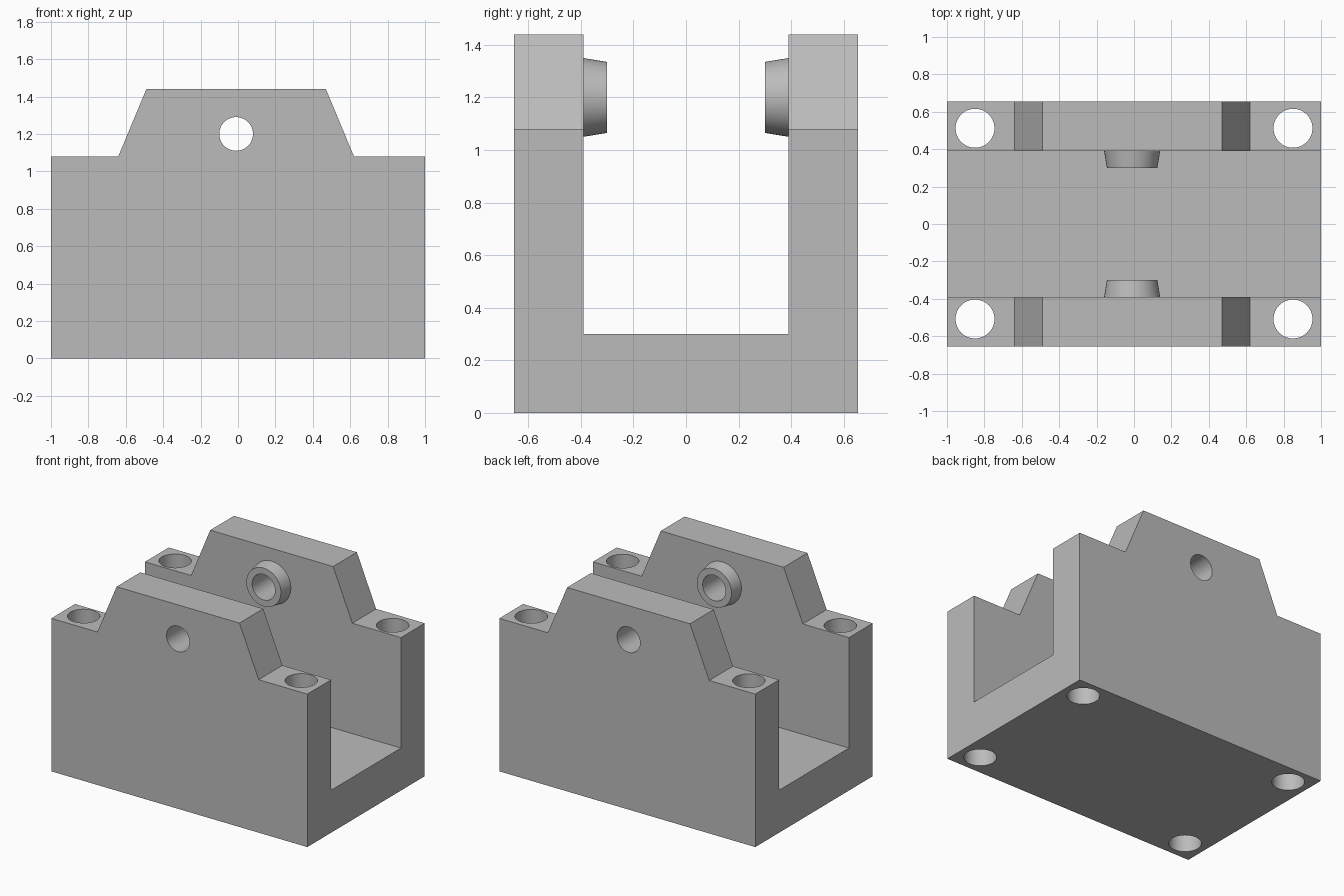
import bpy
import bmesh
from mathutils import Matrix

if "Cube" in bpy.data.objects:
    bpy.data.objects.remove(bpy.data.objects["Cube"])

# Overall sizes
DEPTH = 0.655          # half depth of the block
INNER = 0.39           # inner face of each side wall
FLOOR = 0.30           # top of the channel floor
PIVOT_X, PIVOT_Z = -0.01, 1.20
SEGMENTS = 64

grey = bpy.data.materials.new("plain_grey")
grey.use_nodes = True
colour = (0.5, 0.5, 0.5, 1)
grey.diffuse_color = colour
grey.node_tree.nodes["Principled BSDF"].inputs["Base Color"].default_value = colour


def finish(name, bm):
    bmesh.ops.recalc_face_normals(bm, faces=bm.faces)
    mesh = bpy.data.meshes.new(name)
    bm.to_mesh(mesh)
    bm.free()
    mesh.materials.append(grey)
    obj = bpy.data.objects.new(name, mesh)
    bpy.context.collection.objects.link(obj)
    return obj


def prism(name, outline, y0, y1):
    """Extrude an x-z outline along y."""
    bm = bmesh.new()
    face = bm.faces.new([bm.verts.new((x, y0, z)) for x, z in outline])
    new = bmesh.ops.extrude_face_region(bm, geom=[face])["geom"]
    verts = [v for v in new if isinstance(v, bmesh.types.BMVert)]
    bmesh.ops.translate(bm, verts=verts, vec=(0, y1 - y0, 0))
    return finish(name, bm)


def cylinder(name, centre, r0, r1, length, axis="Z", sign=1):
    """Cylinder or cone frustum; r0 is the start radius along the axis."""
    bm = bmesh.ops and bmesh.new()
    turn = Matrix.Rotation(-sign * 1.5707963, 4, "X") if axis == "Y" else Matrix()
    bmesh.ops.create_cone(bm, cap_ends=True, segments=SEGMENTS, radius1=r0,
                          radius2=r1, depth=length,
                          matrix=Matrix.Translation(centre) @ turn)
    return finish(name, bm)


def combine(target, tool, operation):
    mod = target.modifiers.new(operation.lower(), "BOOLEAN")
    mod.operation = operation
    mod.solver = "EXACT"
    mod.object = tool
    bpy.context.view_layer.objects.active = target
    bpy.ops.object.modifier_apply(modifier=mod.name)
    bpy.data.objects.remove(tool)


# Block with raised trapezoid shoulders
outline = [(-1, 0), (1, 0), (1, 1.08), (0.62, 1.08), (0.47, 1.44),
           (-0.49, 1.44), (-0.64, 1.08), (-1, 1.08)]
bracket = prism("bracket_body", outline, -DEPTH, DEPTH)

# Open channel between the walls
channel = prism("channel_cutter", [(-2, FLOOR), (2, FLOOR), (2, 2), (-2, 2)],
                -INNER, INNER)
combine(bracket, channel, "DIFFERENCE")

# Tapered bosses on the inner wall faces, slightly sunk into the walls
for side in (-1, 1):
    boss = cylinder("pivot_boss", (PIVOT_X, side * 0.355, PIVOT_Z),
                    0.153, 0.135, 0.11, "Y", -side)
    combine(bracket, boss, "UNION")

# Pivot bore through both walls and bosses
combine(bracket, cylinder("bore_cutter", (PIVOT_X, 0, PIVOT_Z),
                          0.09, 0.09, 2, "Y"), "DIFFERENCE")

# Vertical bolt holes at the four corners
for x in (-0.85, 0.85):
    for y in (-0.508, 0.512):
        combine(bracket, cylinder("bolt_cutter", (x, y, 0.5), 0.104, 0.104, 3),
                "DIFFERENCE")

bpy.ops.object.select_all(action="DESELECT")
bracket.select_set(True)
bpy.context.view_layer.objects.active = bracket
bpy.ops.object.shade_smooth_by_angle(angle=0.5)
